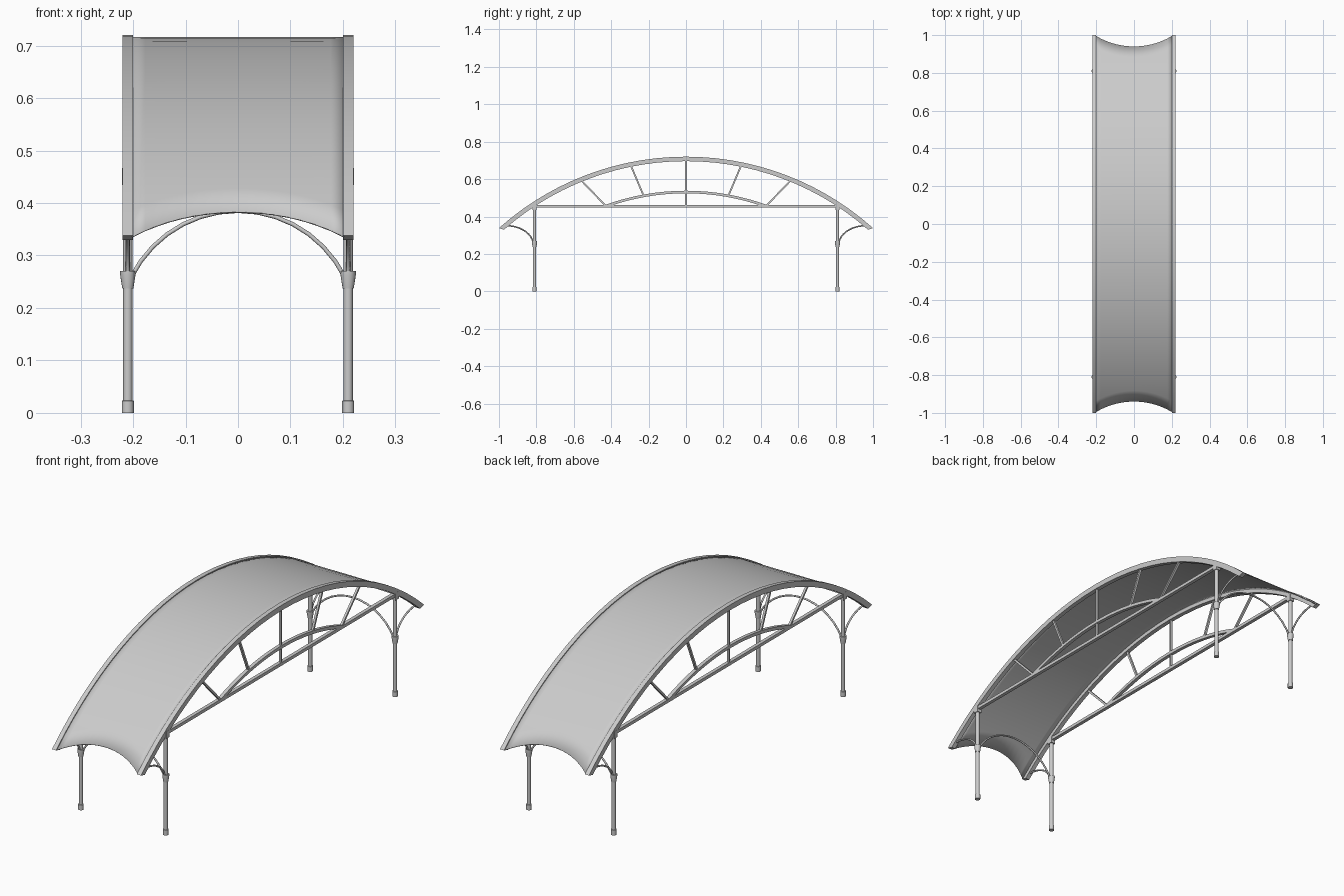
import bpy, bmesh, math
from mathutils import Vector

if "Cube" in bpy.data.objects:
    bpy.data.objects.remove(bpy.data.objects["Cube"])

CZ, R_OUT, R_IN = -0.78, 1.5, 1.476   # main arch centre height and radii
RIB_X, POST_Y = 0.21, 0.81


def finish(name, bm, smooth=True):
    bmesh.ops.recalc_face_normals(bm, faces=bm.faces)
    me = bpy.data.meshes.new(name)
    bm.to_mesh(me)
    bm.free()
    ob = bpy.data.objects.new(name, me)
    bpy.context.collection.objects.link(ob)
    if smooth:
        bpy.ops.object.select_all(action='DESELECT')
        ob.select_set(True)
        bpy.context.view_layer.objects.active = ob
        bpy.ops.object.shade_smooth_by_angle(angle=math.radians(35))
    return ob


def arc_yz(radius, half_y, cz, n):
    a = math.asin(half_y / radius)
    angles = [-a + 2 * a * i / n for i in range(n + 1)]
    return [(radius * math.sin(t), cz + radius * math.cos(t)) for t in angles]


def band(name, outer, inner, x, width):
    """Solid strip between two yz curves, extruded along x."""
    bm = bmesh.new()
    rings = []
    for (yo, zo), (yi, zi) in zip(outer, inner):
        rings.append([bm.verts.new(c) for c in (
            (x - width / 2, yo, zo), (x + width / 2, yo, zo),
            (x + width / 2, yi, zi), (x - width / 2, yi, zi))])
    for a, b in zip(rings, rings[1:]):
        for k in range(4):
            bm.faces.new((a[k], a[(k + 1) % 4], b[(k + 1) % 4], b[k]))
    bm.faces.new(rings[0])
    bm.faces.new(rings[-1])
    return finish(name, bm)


def bar(name, x, p, q, wx, t):
    """Square bar from p to q in the yz plane."""
    p, q = Vector(p), Vector(q)
    d = (q - p).normalized()
    n = Vector((-d.y, d.x)) * t / 2
    return band(name, [p + n, q + n], [p - n, q - n], x, wx)


def tube(name, points, radius):
    cu = bpy.data.curves.new(name, 'CURVE')
    cu.dimensions = '3D'
    cu.bevel_depth = radius
    cu.bevel_resolution = 2
    cu.use_fill_caps = True
    sp = cu.splines.new('POLY')
    sp.points.add(len(points) - 1)
    for pt, co in zip(sp.points, points):
        pt.co = (*co, 1)
    ob = bpy.data.objects.new(name, cu)
    bpy.context.collection.objects.link(ob)
    return ob


def lathe(name, profile, x, y, n=16):
    bm = bmesh.new()
    rings = [[bm.verts.new((x + r * math.cos(2 * math.pi * k / n),
                            y + r * math.sin(2 * math.pi * k / n), z))
              for k in range(n)] for r, z in profile]
    for a, b in zip(rings, rings[1:]):
        for k in range(n):
            bm.faces.new((a[k], a[(k + 1) % n], b[(k + 1) % n], b[k]))
    bm.faces.new(rings[0])
    bm.faces.new(rings[-1])
    return finish(name, bm)


# Curved roof sheet with scooped ends
bm = bmesh.new()
nx, ny, r_sheet = 16, 28, 1.496
grid = []
for i in range(nx + 1):
    x = -0.202 + 0.404 * i / nx
    scoop_r = (0.202 ** 2 + 0.056 ** 2) / (2 * 0.056)
    half = 0.94 + scoop_r - math.sqrt(scoop_r ** 2 - x * x)
    grid.append([bm.verts.new((x, y, z)) for y, z in arc_yz(r_sheet, half, CZ, ny)])
for a, b in zip(grid, grid[1:]):
    for j in range(ny):
        bm.faces.new((a[j], b[j], b[j + 1], a[j + 1]))
roof = finish("roof_sheet", bm)
solid = roof.modifiers.new("thickness", 'SOLIDIFY')
solid.thickness = 0.003

column_profile = [(0.0115, 0), (0.0115, 0.023), (0.0088, 0.024), (0.0088, 0.237),
                  (0.0105, 0.237), (0.0145, 0.262), (0.0145, 0.27),
                  (0.0088, 0.27), (0.0088, 0.475)]

for side, x in (("left", -RIB_X), ("right", RIB_X)):
    # Main rib, tie beam and inner arch
    band(f"{side}_rib", arc_yz(R_OUT, 1.0, CZ, 28), arc_yz(R_IN, 0.973, CZ, 28), x, 0.02)
    bar(f"{side}_tie_beam", x, (-POST_Y, 0.455), (POST_Y, 0.455), 0.016, 0.014)
    band(f"{side}_inner_arch", arc_yz(1.27, 0.44, -0.732, 16),
         arc_yz(1.256, 0.42, -0.732, 16), x, 0.016)
    # Truss struts
    bar(f"{side}_king_strut", x, (0, 0.455), (0, 0.705), 0.01, 0.009)
    for end, s in (("front", -1), ("back", 1)):
        bar(f"{side}_{end}_outer_strut", x, (s * 0.43, 0.458), (s * 0.565, 0.598), 0.01, 0.009)
        bar(f"{side}_{end}_inner_strut", x, (s * 0.227, 0.512), (s * 0.298, 0.68), 0.01, 0.009)
        # Column, top collar and outward bracket
        lathe(f"{side}_{end}_column", column_profile, x, s * POST_Y)
        bar(f"{side}_{end}_collar", x, (s * POST_Y, 0.434), (s * POST_Y, 0.467), 0.022, 0.024)
        pts = []
        for i in range(11):
            t = math.radians(90 * i / 10)
            pts.append((x, s * (0.96 - 0.145 * math.cos(t)), 0.245 + 0.106 * math.sin(t)))
        tube(f"{side}_{end}_bracket", pts, 0.004)

# Cross arches joining the column pairs
for end, s in (("front", -1), ("back", 1)):
    r = 0.227
    a = math.asin(0.204 / r)
    pts = [(r * math.sin(-a + 2 * a * i / 14), s * POST_Y,
            0.158 + r * math.cos(-a + 2 * a * i / 14)) for i in range(15)]
    tube(f"{end}_cross_arch", pts, 0.004)
